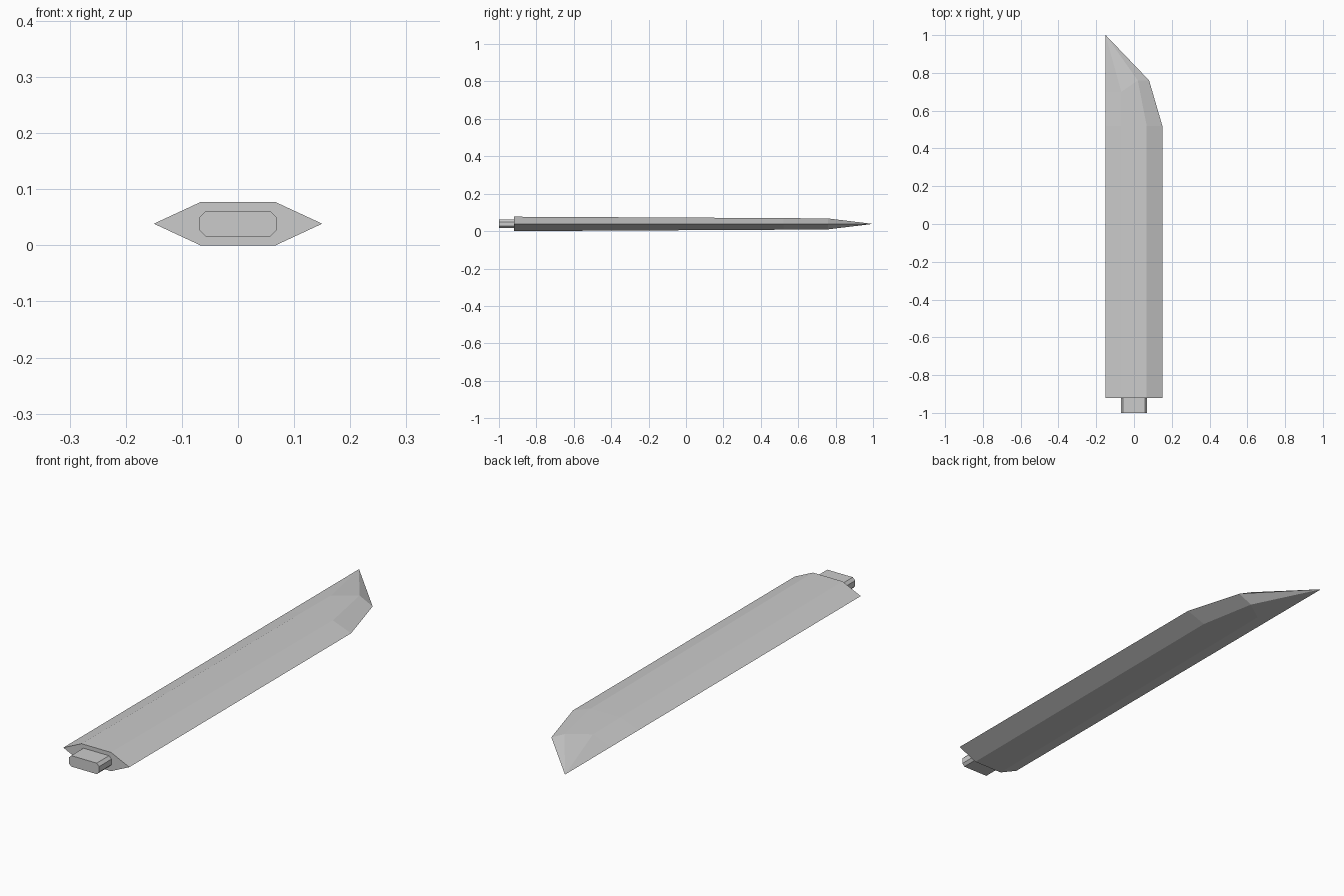
import bpy, bmesh

if "Cube" in bpy.data.objects:
    bpy.data.objects.remove(bpy.data.objects["Cube"])

MID = 0.0385  # height of the cutting edges

steel = bpy.data.materials.new("steel grey")
steel.diffuse_color = (0.6, 0.6, 0.6, 1)
steel.use_nodes = True
steel.node_tree.nodes["Principled BSDF"].inputs["Base Color"].default_value = steel.diffuse_color


def loft(name, sections, tip=None):
    """Join matching cross-sections, closing the ends or running to a tip."""
    bm = bmesh.new()
    rings = [[bm.verts.new(p) for p in s] for s in sections]
    n = len(rings[0])
    for a, b in zip(rings, rings[1:]):
        for i in range(n):
            j = (i + 1) % n
            bm.faces.new((a[i], a[j], b[j], b[i]))
    bm.faces.new(rings[0])
    if tip:
        t = bm.verts.new(tip)
        for i in range(n):
            bm.faces.new((rings[-1][i], rings[-1][(i + 1) % n], t))
    else:
        bm.faces.new(rings[-1])
    bmesh.ops.recalc_face_normals(bm, faces=bm.faces)
    me = bpy.data.meshes.new(name)
    bm.to_mesh(me)
    bm.free()
    me.materials.append(steel)
    ob = bpy.data.objects.new(name, me)
    bpy.context.collection.objects.link(ob)
    return ob


def blade_section(left, ridge_l, ridge_r, right, h):
    """Flat hexagon; each corner is (x, y), h is half the thickness."""
    return [(*left, MID), (*ridge_l, MID + h), (*ridge_r, MID + h),
            (*right, MID), (*ridge_r, MID - h), (*ridge_l, MID - h)]


# Blade: straight body, clipped right edge, slanted point on the left
loft("blade", [
    blade_section((-.15, -.92), (-.067, -.92), (.067, -.92), (.15, -.92), .0385),
    blade_section((-.15, .52), (-.067, .52), (.067, .52), (.15, .52), .031),
    blade_section((-.15, .70), (-.067, .70), (.02, .76), (.08, .76), .029),
], tip=(-.15, 1.0, MID))

# Tang: short bar with chamfered corners
W, H, C = .069, .0225, .011
octagon = [(W, H - C), (W - C, H), (C - W, H), (-W, H - C),
           (-W, C - H), (C - W, -H), (W - C, -H), (W, C - H)]
loft("tang", [[(x, y, MID + z) for x, z in octagon] for y in (-1.0, -.90)])
